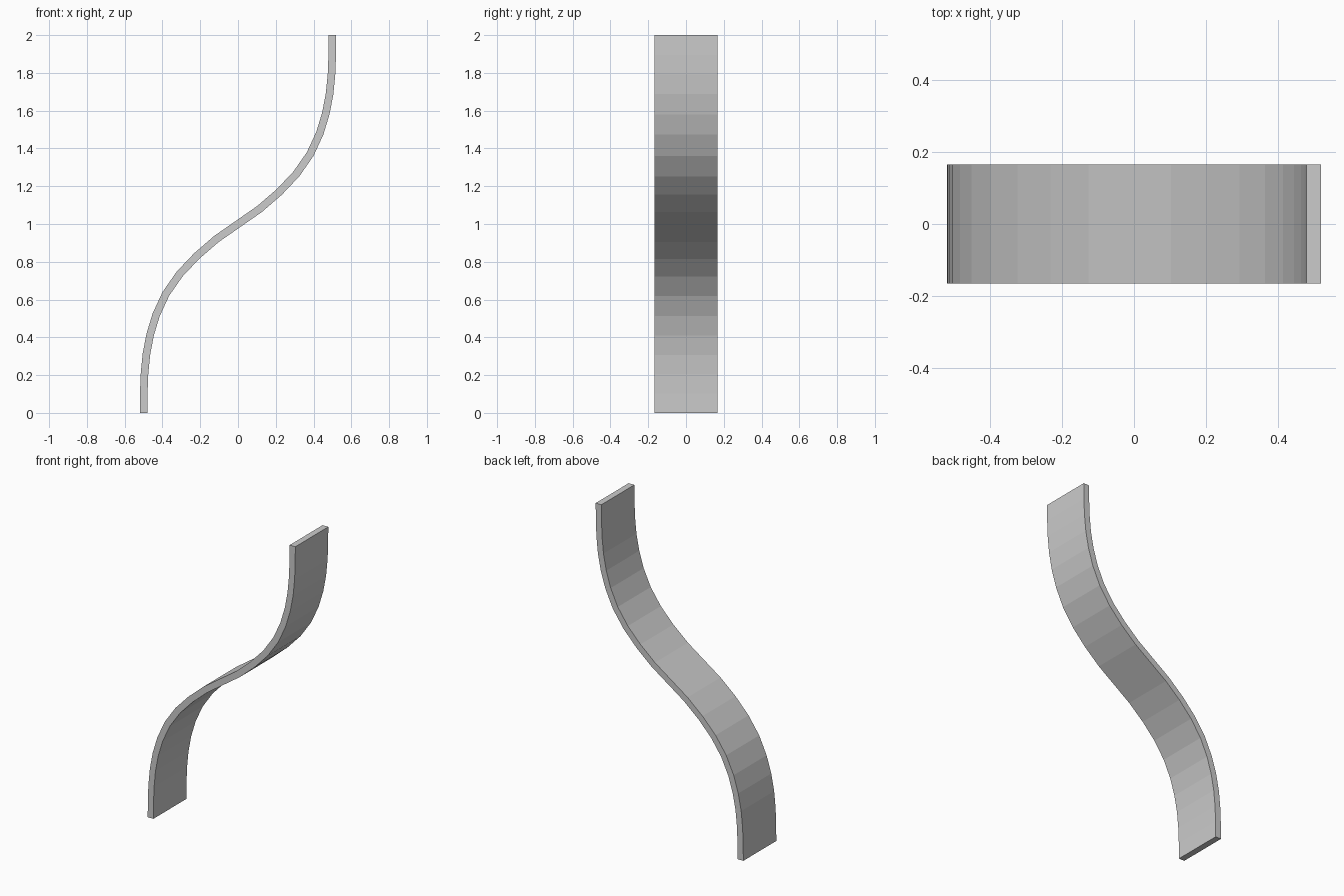
import bpy, bmesh
from mathutils import Vector

if "Cube" in bpy.data.objects:
    bpy.data.objects.remove(bpy.data.objects["Cube"])

HALF_W, HALF_T = 0.166, 0.02

# Lower half of the S-shaped centre line (x, z); upper half is its half-turn
half = [(-0.5, 0), (-0.499, 0.104), (-0.495, 0.207), (-0.485, 0.31),
        (-0.465, 0.415), (-0.433, 0.52), (-0.382, 0.63), (-0.309, 0.735),
        (-0.219, 0.83), (-0.115, 0.92)]
path = half + [(0, 1)] + [(-x, 2 - z) for x, z in reversed(half)]
path = [Vector(p) for p in path]


def mitre(i):
    """Sideways offset at a path point, keeping the thickness constant."""
    if i in (0, len(path) - 1):
        return Vector((HALF_T, 0))      # level-cut ends
    a = (path[i] - path[i - 1]).normalized()
    b = (path[i + 1] - path[i]).normalized()
    t = (a + b).normalized()
    return Vector((t.y, -t.x)) * (HALF_T / t.dot(a))


# Curved strip: one rectangular section per path point, bridged
bm = bmesh.new()
rings = []
for i, p in enumerate(path):
    o = mitre(i)
    rings.append([bm.verts.new((p.x + s * o.x, y, p.y + s * o.y))
                  for s, y in ((-1, -HALF_W), (1, -HALF_W), (1, HALF_W), (-1, HALF_W))])
for r0, r1 in zip(rings, rings[1:]):
    for k in range(4):
        n = (k + 1) % 4
        bm.faces.new((r0[k], r0[n], r1[n], r1[k]))
bm.faces.new(rings[0][::-1])
bm.faces.new(rings[-1])
bmesh.ops.recalc_face_normals(bm, faces=bm.faces)

mesh = bpy.data.meshes.new("curved_strip")
bm.to_mesh(mesh)
bm.free()
bpy.context.collection.objects.link(bpy.data.objects.new("curved_strip", mesh))
